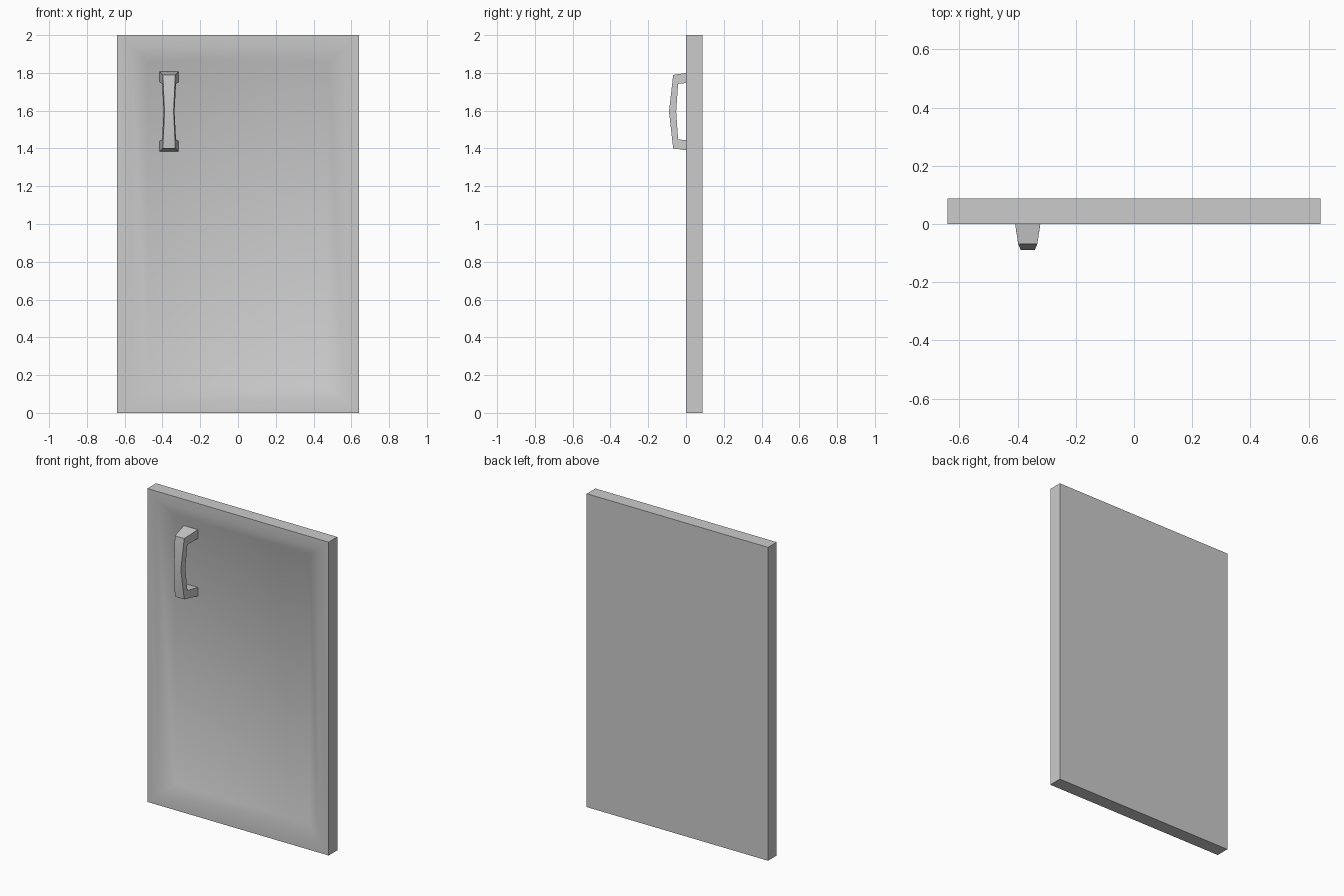
import bpy, bmesh, math

if "Cube" in bpy.data.objects:
    bpy.data.objects.remove(bpy.data.objects["Cube"])


def finish(name, bm, angle=35):
    bmesh.ops.recalc_face_normals(bm, faces=bm.faces)
    mesh = bpy.data.meshes.new(name)
    bm.to_mesh(mesh)
    bm.free()
    obj = bpy.data.objects.new(name, mesh)
    bpy.context.collection.objects.link(obj)
    bpy.ops.object.select_all(action='DESELECT')
    obj.select_set(True)
    bpy.context.view_layer.objects.active = obj
    bpy.ops.object.shade_smooth_by_angle(angle=math.radians(angle))
    return obj


def loft(rings):
    """Skin a series of four-sided rings and cap both ends."""
    bm = bmesh.new()
    loops = [[bm.verts.new(p) for p in ring] for ring in rings]
    for a, b in zip(loops, loops[1:]):
        for i in range(4):
            j = (i + 1) % 4
            bm.faces.new((a[i], a[j], b[j], b[i]))
    bm.faces.new(loops[0])
    bm.faces.new(loops[-1])
    return bm


# Door panel: back, front edge, flat frame, sloped recess (inset x, inset z, y)
def door_ring(ix, iz, y):
    hx, z0, z1 = 0.64 - ix, iz, 2.0 - iz
    return [(-hx, y, z0), (hx, y, z0), (hx, y, z1), (-hx, y, z1)]


steps = [(0, 0, 0.087), (0, 0, 0), (0.07, 0.06, 0), (0.165, 0.14, 0.045)]
finish("door_panel", loft([door_ring(*s) for s in steps]))

# Bow handle: half profile mirrored about its middle
# (outer y, outer dz, outer half width, inner y, inner dz, inner half width)
HX, HZ = -0.365, 1.595
half = [(0.046, 0.212, 0.050, 0.046, 0.156, 0.050),
        (-0.068, 0.194, 0.033, -0.042, 0.147, 0.037)]
middle = [(-0.09, 0, 0.024, -0.052, 0, 0.029)]
lower = [(a, -b, c, d, -e, f) for a, b, c, d, e, f in reversed(half)]


def handle_ring(oy, oz, ow, iy, iz, iw):
    return [(HX - ow, oy, HZ + oz), (HX + ow, oy, HZ + oz),
            (HX + iw, iy, HZ + iz), (HX - iw, iy, HZ + iz)]


finish("handle", loft([handle_ring(*s) for s in half + middle + lower]), 30)
